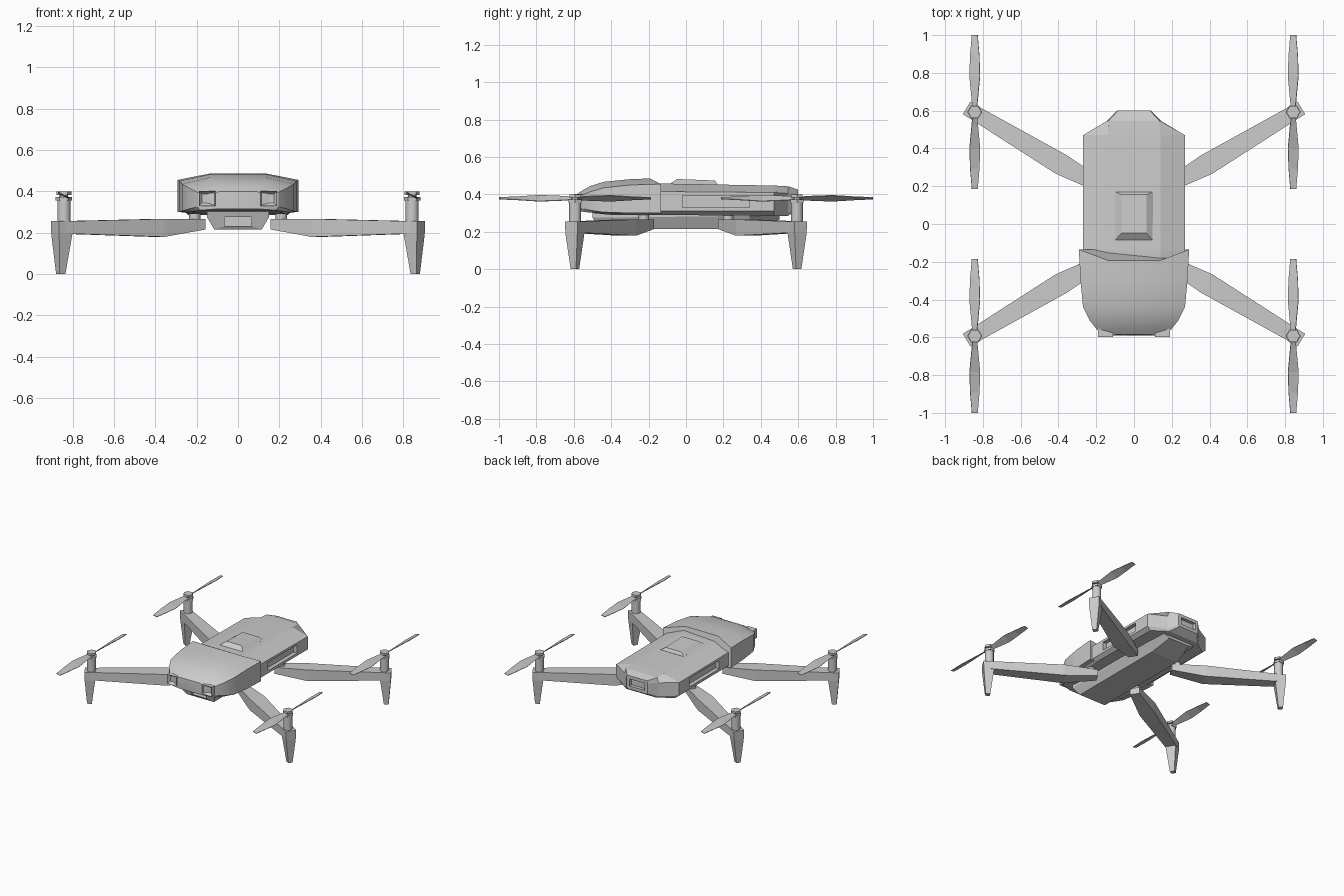
import bpy, bmesh
from math import radians, sin, cos, atan2, pi
from mathutils import Vector, Matrix

if "Cube" in bpy.data.objects:
    bpy.data.objects.remove(bpy.data.objects["Cube"])


def finish(name, bm, smooth=None):
    bmesh.ops.recalc_face_normals(bm, faces=bm.faces)
    me = bpy.data.meshes.new(name)
    bm.to_mesh(me)
    bm.free()
    ob = bpy.data.objects.new(name, me)
    bpy.context.collection.objects.link(ob)
    if smooth:
        bpy.ops.object.select_all(action='DESELECT')
        ob.select_set(True)
        bpy.context.view_layer.objects.active = ob
        bpy.ops.object.shade_smooth_by_angle(angle=radians(smooth))
    return ob


def add_loft(bm, rings):
    vs = [[bm.verts.new(p) for p in r] for r in rings]
    n = len(vs[0])
    for a, b in zip(vs, vs[1:]):
        for i in range(n):
            j = (i + 1) % n
            bm.faces.new((a[i], a[j], b[j], b[i]))
    bm.faces.new(vs[0])
    bm.faces.new(vs[-1][::-1])


def loft(name, rings, smooth=None):
    bm = bmesh.new()
    add_loft(bm, rings)
    return finish(name, bm, smooth)


def mirrored(half):
    return half + [(-x, y, z) for x, y, z in reversed(half)]


def box(name, lo, hi):
    return loft(name, [[(lo[0], lo[1], z), (hi[0], lo[1], z), (hi[0], hi[1], z), (lo[0], hi[1], z)]
                       for z in (lo[2], hi[2])])


def cut(target, name, lo, hi):
    c = box(name, lo, hi)
    c.hide_render = True
    c.hide_set(True)
    m = target.modifiers.new(name, 'BOOLEAN')
    m.operation = 'DIFFERENCE'
    m.solver = 'EXACT'
    m.object = c


def section(y, yt, wb, zb, w, zl, zu, wt, zt):
    # bottom, lower side, upper side, top (top may sit at another y)
    return mirrored([(wb, y, zb), (w, y, zl), (w, y, zu), (wt, yt, zt)])


# Main body with side slots and rear port
body = loft("main_body", [
    section(-.50, -.50, .20, .30, .22, .32, .39, .13, .42),
    section(-.40, -.40, .23, .29, .26, .31, .41, .14, .45),
    section(-.14, -.14, .24, .29, .27, .31, .415, .14, .458),
    section(.47, .47, .24, .285, .27, .31, .41, .14, .447),
    section(.545, .545, .13, .285, .145, .30, .405, .135, .443),
    section(.60, .60, .08, .32, .09, .33, .405, .085, .425)])
for s in (-1, 1):
    xs = sorted((s * .24, s * .35))
    cut(body, "side_slot_cutter", (xs[0], -.02, .33), (xs[1], .34, .395))
cut(body, "rear_port_cutter", (-.065, .575, .345), (.065, .65, .40))

# Front shell with V shaped rear rim
loft("front_shell", [
    section(-.135, -.192, .27, .298, .292, .30, .455, .14, .485),
    section(-.30, -.30, .26, .298, .283, .30, .45, .14, .481),
    section(-.44, -.44, .25, .298, .27, .305, .435, .135, .467),
    section(-.51, -.51, .22, .302, .235, .315, .415, .12, .445),
    section(-.56, -.555, .185, .308, .195, .325, .395, .11, .42),
    section(-.59, -.585, .10, .315, .11, .33, .39, .09, .40)], 25)

# Belly housing with camera window
belly = loft("belly_housing", [
    mirrored([(.115, -.46, .215), (.15, -.50, .275), (.15, -.50, .31)]),
    mirrored([(.115, .34, .215), (.15, .34, .285), (.15, .34, .31)]),
    mirrored([(.09, .50, .265), (.14, .50, .285), (.14, .50, .31)])])
cut(belly, "camera_window_cutter", (-.065, -.6, .232), (.065, -.44, .275))

# Battery bump on top
loft("battery_bump", [
    [(-.10, -.085, .44), (.10, -.085, .44), (.10, .17, .44), (-.10, .17, .44)],
    [(-.10, -.085, .456), (.10, -.085, .456), (.10, .17, .453), (-.10, .17, .453)],
    [(-.065, -.048, .482), (.065, -.048, .482), (.065, .155, .474), (-.065, .155, .474)]])

# Front sensor eyes: boxes with a stepped recess
for s in (-1, 1):
    bm = bmesh.new()
    bmesh.ops.create_cube(bm, size=1, matrix=Matrix.Translation((s * .15, -.565, .365))
                          @ Matrix.Diagonal((.08, .065, .072, 1)))
    bm.faces.ensure_lookup_table()
    f = min(bm.faces, key=lambda q: q.calc_center_median().y)
    bmesh.ops.inset_region(bm, faces=[f], thickness=.009)
    bmesh.ops.translate(bm, verts=f.verts, vec=(0, .012, 0))
    bmesh.ops.inset_region(bm, faces=[f], thickness=.012)
    bmesh.ops.translate(bm, verts=f.verts, vec=(0, .01, 0))
    finish("front_sensor", bm)

ANG = atan2(.28, .467)
U = Vector((cos(ANG), sin(ANG), 0))
V = Vector((-sin(ANG), cos(ANG), 0))


def cylinder(name, x, y, r, z0, z1, n, smooth=None):
    return loft(name, [[(x + r * cos(2 * pi * i / n), y + r * sin(2 * pi * i / n), z)
                        for i in range(n)] for z in (z0, z1)], smooth)


def blade_rings(x, y, d):
    # twisted tapering blade pointing along d * y
    rings = []
    for r, c, pitch in ((.02, .014, 35), (.07, .02, 35), (.19, .032, 30), (.30, .026, 20), (.407, .016, 14)):
        a = radians(pitch)
        ring = []
        for u, t in ((-c, -.002), (c, -.002), (c, .002), (-c, .002)):
            ring.append((x + d * (u * cos(a) - t * sin(a)), y + d * r, .379 + u * sin(a) + t * cos(a)))
        rings.append(ring)
    return rings


for sx in (-1, 1):
    for sy in (-1, 1):
        def flip(p):
            return (p[0] * sx, p[1] * sy, p[2])
        pos = ("front" if sy < 0 else "rear") + ("_left" if sx < 0 else "_right")

        # Folding arm
        rings = []
        for x, y, h, z0, z1 in ((.175, .20, .035, .215, .265), (.385, .315, .057, .179, .266),
                                (.853, .594, .039, .195, .255)):
            c = Vector((x, y, 0))
            rings.append([flip(c + V * k + Vector((0, 0, z)))
                          for k, z in ((-h, z0), (h, z0), (h, z1), (-h, z1))])
        loft(pos + "_arm", rings)

        # Tapered landing leg
        rings = []
        for x, h, z in ((.858, .0165, 0), (.853, .037, .19), (.853, .039, .255)):
            c = Vector((x, .594, z))
            rings.append([flip(c + U * a * h + V * b * h) for a, b in ((-1, -1), (1, -1), (1, 1), (-1, 1))])
        loft(pos + "_leg", rings)

        # Hinge post, motor and hub
        cylinder(pos + "_hinge", .21 * sx, .225 * sy, .028, .24, .31, 12, 35)
        mx, my = .843 * sx, .593 * sy
        cylinder(pos + "_motor", mx, my, .032, .25, .355, 12, 35)
        cylinder(pos + "_hub", mx, my, .04, .355, .372, 6)
        cylinder(pos + "_hub_cap", mx, my, .036, .383, .40, 6)
        cylinder(pos + "_hub_pin", mx, my, .02, .37, .385, 8)

        # Two-bladed propeller
        bm = bmesh.new()
        for d in (-1, 1):
            add_loft(bm, blade_rings(mx, my, d))
        finish(pos + "_propeller", bm)
